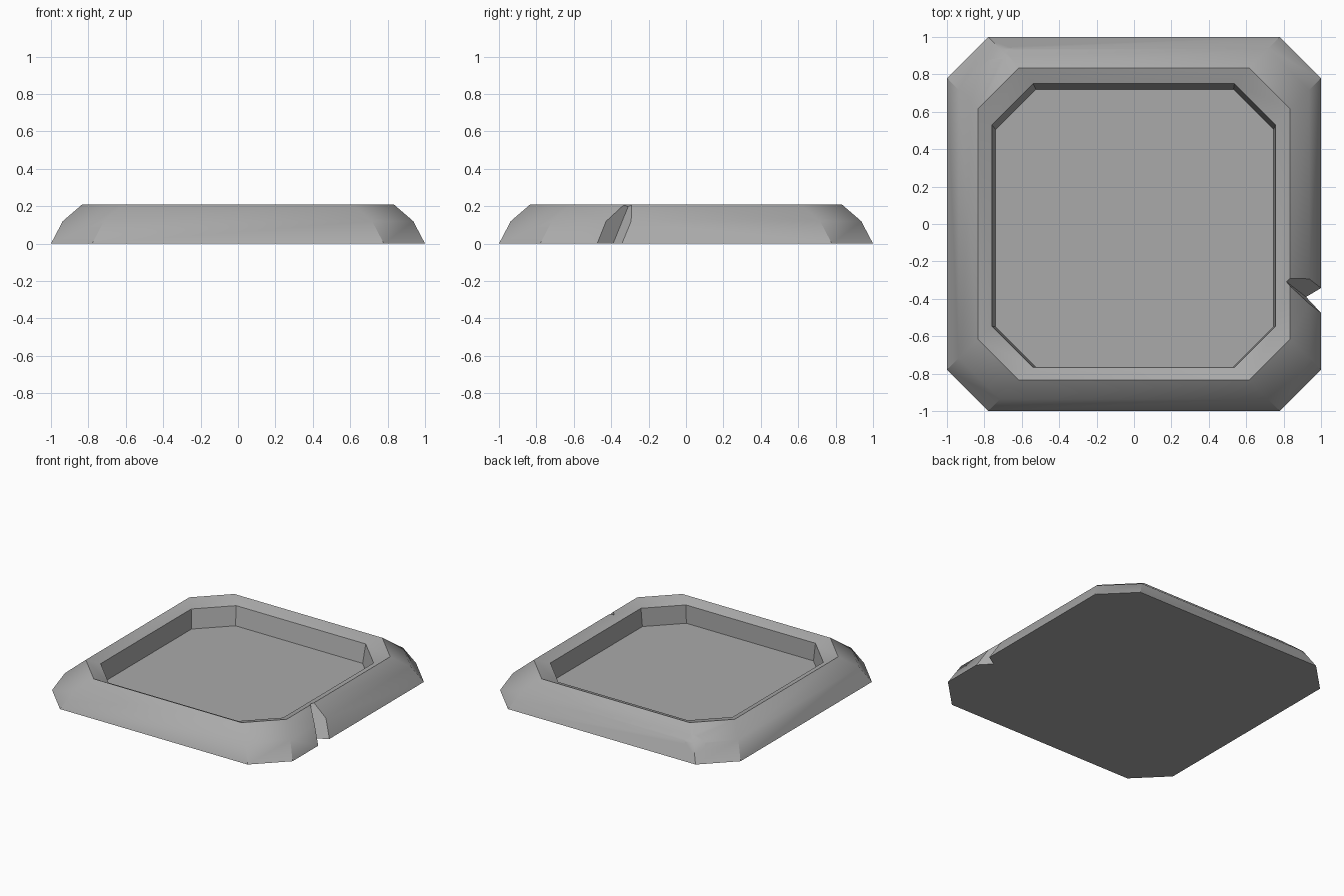
import bpy, bmesh, math, random
from mathutils import Vector

random.seed(4)
cube = bpy.data.objects.get("Cube")
if cube:
    bpy.data.objects.remove(cube, do_unlink=True)

# Single stone colour
stone = bpy.data.materials.new("stone grey")
stone.use_nodes = True
colour = (0.4, 0.4, 0.4, 1)
stone.diffuse_color = colour
stone.node_tree.nodes["Principled BSDF"].inputs["Base Color"].default_value = colour


def make_object(name, bm):
    bmesh.ops.recalc_face_normals(bm, faces=bm.faces)
    mesh = bpy.data.meshes.new(name)
    bm.to_mesh(mesh)
    bm.free()
    mesh.materials.append(stone)
    obj = bpy.data.objects.new(name, mesh)
    bpy.context.collection.objects.link(obj)
    return obj


def octagon(bm, x0, x1, y0, y1, cut, z):
    """Ring of a rectangle with its corners cut off."""
    outline = [(x0 + cut, y0), (x1 - cut, y0), (x1, y0 + cut), (x1, y1 - cut),
               (x1 - cut, y1), (x0 + cut, y1), (x0, y1 - cut), (x0, y0 + cut)]
    return [bm.verts.new((x, y, z)) for x, y in outline]


# Slab: bevelled sides, rim sloping inward, recessed floor
bm = bmesh.new()
rings = [octagon(bm, -r, r, -r, r, 0.22, z)
         for r, z in ((1, 0), (0.937, 0.12), (0.835, 0.208))]
rings.append(octagon(bm, -0.76, 0.757, -0.766, 0.75, 0.22, 0.173))
rings.append(octagon(bm, -0.74, 0.747, -0.764, 0.72, 0.215, 0.037))
for low, high in zip(rings, rings[1:]):
    for i in range(8):
        j = (i + 1) % 8
        bm.faces.new((low[i], low[j], high[j], high[i]))
bm.faces.new(rings[0][::-1])
bm.faces.new(rings[-1])
slab = make_object("stone_slab", bm)

# Wedge cutter for the crack in the left side
bm = bmesh.new()
inner = Vector((0.92, -0.39, 0)), Vector((0.81, -0.305, 0.208))
edges = [(Vector((1, -0.475, 0)), Vector((0.84, -0.335, 0.208))),
         (Vector((1, -0.345, 0)), Vector((0.84, -0.302, 0.208)))]
for t in (-0.2, 1.15):
    root = inner[0].lerp(inner[1], t)
    bm.verts.new(root)
    for bottom, top in edges:
        bm.verts.new(root + 2.5 * (bottom.lerp(top, t) - root))
bmesh.ops.convex_hull(bm, input=bm.verts)
crack = make_object("crack_cutter", bm)

# Lumpy flattened ball for the chipped back corner
bm = bmesh.new()
bmesh.ops.create_icosphere(bm, subdivisions=3, radius=1)
normal = Vector((-0.33, 0.68, 0.62)).normalized()
turn = normal.to_track_quat('Z', 'Y')
centre = Vector((-0.71, 0.93, 0.125)) + normal * 0.025
for v in bm.verts:
    size = random.uniform(0.93, 1.07)
    v.co = centre + turn @ Vector((v.co.x * 0.17, v.co.y * 0.1, v.co.z * 0.05 * size))
chip = make_object("chip_cutter", bm)

# Carve the damage, then drop the cutters
bpy.ops.object.select_all(action='DESELECT')
slab.select_set(True)
bpy.context.view_layer.objects.active = slab
for cutter in (crack, chip):
    cutter.hide_render = True
    mod = slab.modifiers.new(cutter.name, 'BOOLEAN')
    mod.operation = 'DIFFERENCE'
    mod.solver = 'EXACT'
    mod.object = cutter
    bpy.ops.object.modifier_apply(modifier=mod.name)
    bpy.data.objects.remove(cutter, do_unlink=True)

bpy.ops.object.shade_smooth_by_angle(angle=math.radians(30))
